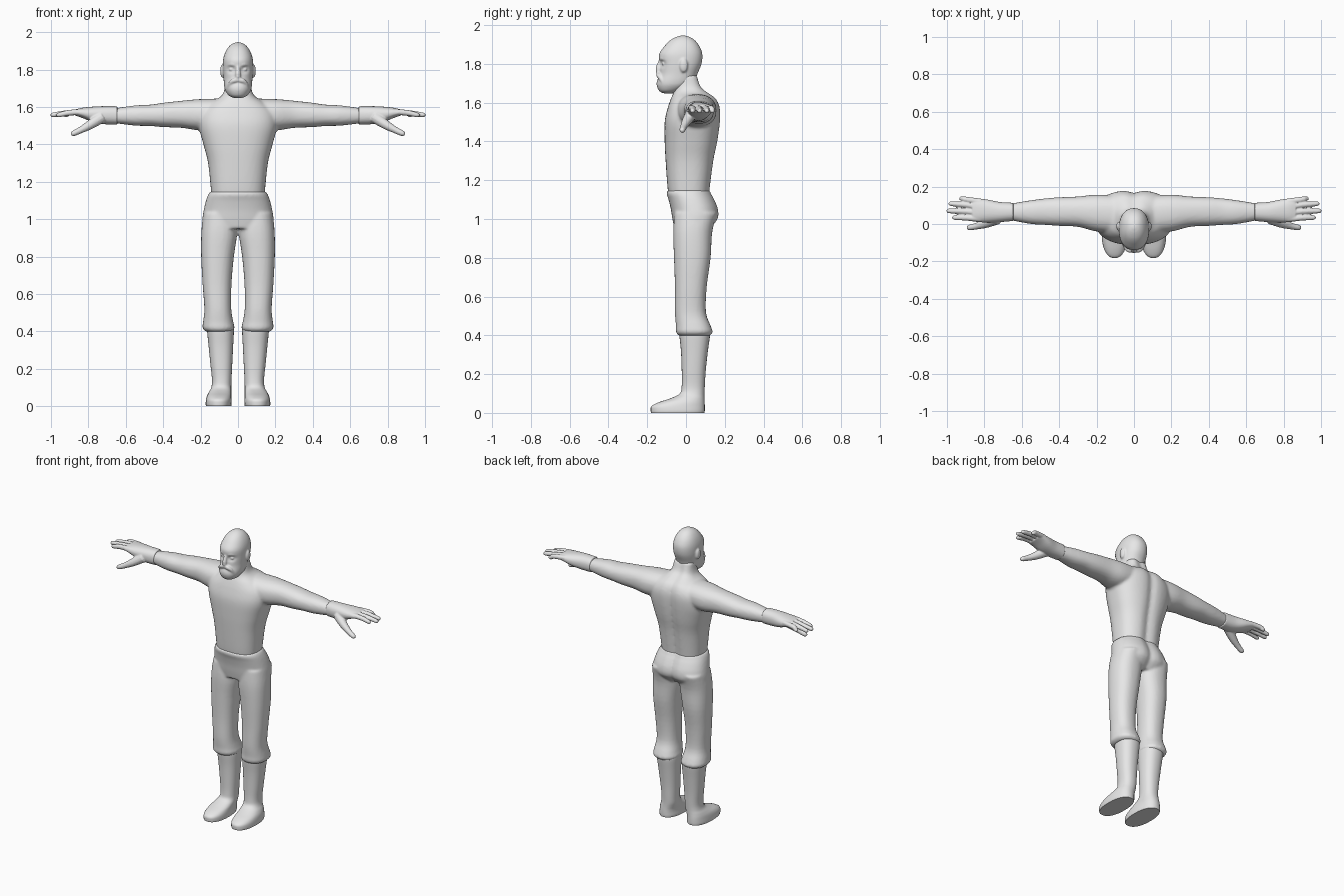
import bpy, bmesh, math
from mathutils import Vector

grey = bpy.data.materials.new("plain_grey")
grey.diffuse_color = (0.8, 0.8, 0.8, 1)


def spline(rows, steps=4):
    """Catmull-Rom smoothing between section rows."""
    out = []
    for i in range(len(rows) - 1):
        p0, p1 = rows[max(i - 1, 0)], rows[i]
        p2, p3 = rows[i + 1], rows[min(i + 2, len(rows) - 1)]
        for k in range(steps):
            t = k / steps
            out.append([0.5 * (2 * b + (c - a) * t + (2 * a - 5 * b + 4 * c - d) * t * t
                               + (3 * b - a - 3 * c + d) * t ** 3)
                        for a, b, c, d in zip(p0, p1, p2, p3)])
    return out + [list(rows[-1])]


def skin(bm, rings):
    """Bridge rings of points and cap both ends."""
    rings = [[bm.verts.new(p) for p in r] for r in rings]
    n = len(rings[0])
    for a, b in zip(rings, rings[1:]):
        for i in range(n):
            j = (i + 1) % n
            bm.faces.new((a[i], a[j], b[j], b[i]))
    bm.faces.new(rings[0])
    bm.faces.new(rings[-1])


def loft(bm, axis, rows, side=1, n=32, p=2.3, groove=0):
    """Rows are (position, a0, a1, b0, b1): rounded sections along x or z."""
    rings = []
    for t, a0, a1, b0, b1 in spline(rows):
        ring = []
        for i in range(n):
            c, s = math.cos(2 * math.pi * i / n), math.sin(2 * math.pi * i / n)
            a = (a0 + a1) / 2 + (a1 - a0) / 2 * math.copysign(abs(c) ** (2 / p), c)
            b = (b0 + b1) / 2 + (b1 - b0) / 2 * math.copysign(abs(s) ** (2 / p), s)
            if groove and s > 0:
                b -= groove * math.exp(-(a / 0.03) ** 2)
            ring.append((side * a, b, t) if axis == "z" else (side * t, a, b))
        rings.append(ring)
    skin(bm, rings)


def centred(rows):
    return [(t, -w, w, y0, y1) for t, w, y0, y1 in rows]


def tube(bm, pts, side=1, n=12):
    """Points are (x, y, z, radius)."""
    pts = spline(pts, 3)
    rings = []
    for i, q in enumerate(pts):
        d = Vector(pts[min(i + 1, len(pts) - 1)][:3]) - Vector(pts[max(i - 1, 0)][:3])
        rot = d.to_track_quat("Z", "Y")
        ring = []
        for k in range(n):
            a = 2 * math.pi * k / n
            v = Vector(q[:3]) + rot @ Vector((math.cos(a), math.sin(a), 0)) * q[3]
            ring.append((side * v.x, v.y, v.z))
        rings.append(ring)
    skin(bm, rings)


def blob(bm, centre, size):
    made = bmesh.ops.create_uvsphere(bm, u_segments=16, v_segments=10, radius=1)["verts"]
    for v in made:
        v.co = Vector([c + s * k for c, s, k in zip(centre, size, v.co)])


def finish(name, bm, voxel=0, smooth=3):
    bmesh.ops.recalc_face_normals(bm, faces=bm.faces)
    me = bpy.data.meshes.new(name)
    bm.to_mesh(me)
    bm.free()
    me.materials.append(grey)
    ob = bpy.data.objects.new(name, me)
    bpy.context.collection.objects.link(ob)
    if voxel:  # fuse overlapping volumes into one soft skin
        m = ob.modifiers.new("fuse", "REMESH")
        m.mode = "VOXEL"
        m.voxel_size = voxel
        m.use_smooth_shade = True
        m = ob.modifiers.new("soften", "SMOOTH")
        m.factor = 0.5
        m.iterations = smooth
    else:
        bpy.ops.object.select_all(action="DESELECT")
        ob.select_set(True)
        bpy.context.view_layer.objects.active = ob
        bpy.ops.object.shade_smooth_by_angle(angle=math.radians(45))
    return ob


# Torso, neck and arms
bm = bmesh.new()
loft(bm, "z", centred([
    (1.10, .14, -.085, .12), (1.16, .145, -.095, .127), (1.3, .16, -.105, .145),
    (1.4, .185, -.11, .165), (1.5, .21, -.11, .178), (1.57, .20, -.095, .178),
    (1.62, .15, -.078, .158), (1.65, .10, -.065, .12), (1.68, .076, -.058, .085),
    (1.74, .066, -.05, .065)]), n=48, p=2.5, groove=.015)
for s in (1, -1):
    loft(bm, "x", [
        (.08, -.05, .15, 1.49, 1.645), (.2, -.04, .157, 1.475, 1.642),
        (.3, -.015, .147, 1.488, 1.633), (.4, -.01, .143, 1.492, 1.622),
        (.47, -.005, .137, 1.498, 1.612), (.55, 0, .127, 1.50, 1.608),
        (.66, .02, .109, 1.513, 1.592)], s)
finish("torso_and_arms", bm, .009, 5)

# Head with beard, brow, nose, moustache and ears
bm = bmesh.new()
loft(bm, "z", centred([
    (1.648, .022, -.118, -.065), (1.66, .048, -.138, -.03), (1.685, .067, -.150, .02),
    (1.71, .074, -.150, .045), (1.75, .077, -.136, .06), (1.80, .081, -.136, .08),
    (1.85, .080, -.138, .084), (1.89, .069, -.112, .07), (1.92, .051, -.083, .047),
    (1.938, .03, -.052, .02), (1.946, .008, -.025, -.008)]), n=64, p=2.2)
for v in bm.verts:  # eye sockets
    if v.co.y < -.05:
        r = ((abs(v.co.x) - .036) / .02) ** 2 + ((v.co.z - 1.80) / .016) ** 2
        v.co.y += .016 * math.exp(-r)
tube(bm, [(0, -.130, 1.825, .007), (0, -.137, 1.80, .011), (0, -.143, 1.772, .015),
          (0, -.140, 1.757, .013), (0, -.132, 1.75, .006)])
for s in (1, -1):
    tube(bm, [(-.004, -.138, 1.744, .012), (.022, -.141, 1.741, .013),
              (.042, -.130, 1.725, .011), (.052, -.120, 1.70, .005)], s)
    tube(bm, [(.006, -.128, 1.822, .009), (.032, -.123, 1.828, .011),
              (.058, -.098, 1.822, .008)], s)
    blob(bm, (s * .036, -.113, 1.80), (.012, .012, .009))
    blob(bm, (s * .083, -.012, 1.792), (.012, .022, .036))
finish("head", bm, .005, 3)

# Gloved hands with four fingers and a thumb
fingers = [(.120, .935, .136), (.090, .992, .108), (.058, 1.003, .070), (.027, .972, .034)]
for s, label in ((1, "left"), (-1, "right")):
    bm = bmesh.new()
    loft(bm, "x", [
        (.645, .016, .113, 1.506, 1.603), (.66, .015, .114, 1.506, 1.604),
        (.72, .010, .118, 1.508, 1.604), (.78, .008, .130, 1.520, 1.601),
        (.83, .010, .136, 1.540, 1.596), (.865, .014, .135, 1.552, 1.588)], s)
    for y0, x1, y1 in fingers:
        tube(bm, [(.82, y0, 1.573, .016), (.9, (y0 + y1) / 2 + .003, 1.569, .0155),
                  (x1 - .018, y1, 1.558, .013), (x1 - .006, y1, 1.556, .010),
                  (x1, y1, 1.555, .004)], s)
    tube(bm, [(.73, .03, 1.545, .032), (.79, .004, 1.505, .025), (.84, -.011, 1.477, .018),
              (.88, -.019, 1.458, .015), (.892, -.021, 1.452, .007)], s)
    finish(label + "_hand", bm, .0045, 2)

# Trousers gathered above the boots
bm = bmesh.new()
loft(bm, "z", centred([
    (.95, .182, -.060, .125), (1.0, .190, -.070, .167), (1.05, .183, -.078, .169),
    (1.1, .171, -.090, .150), (1.13, .160, -.100, .134), (1.148, .149, -.096, .127)]),
    n=48, groove=.016)
for s in (1, -1):
    loft(bm, "z", [
        (1.03, .01, .186, -.06, .160), (.93, .004, .196, -.066, .135),
        (.8, .022, .197, -.062, .127), (.65, .035, .189, -.057, .107),
        (.52, .036, .180, -.057, .103), (.45, .025, .187, -.052, .127),
        (.42, .018, .190, -.052, .137), (.405, .026, .180, -.045, .130),
        (.398, .036, .168, -.035, .120)], s)
finish("trousers", bm, .008, 4)

# Tall boots with flat soles
for s, label in ((1, "left"), (-1, "right")):
    bm = bmesh.new()
    loft(bm, "z", [
        (0, .036, .171, -.180, .095), (.012, .034, .173, -.182, .097),
        (.035, .035, .171, -.178, .097), (.055, .036, .166, -.140, .096),
        (.075, .036, .156, -.080, .095), (.10, .036, .143, -.032, .095),
        (.14, .035, .139, -.022, .097), (.22, .031, .147, -.022, .102),
        (.32, .026, .157, -.026, .113), (.40, .022, .165, -.034, .124),
        (.42, .024, .163, -.032, .122)], s)
    finish(label + "_boot", bm)
